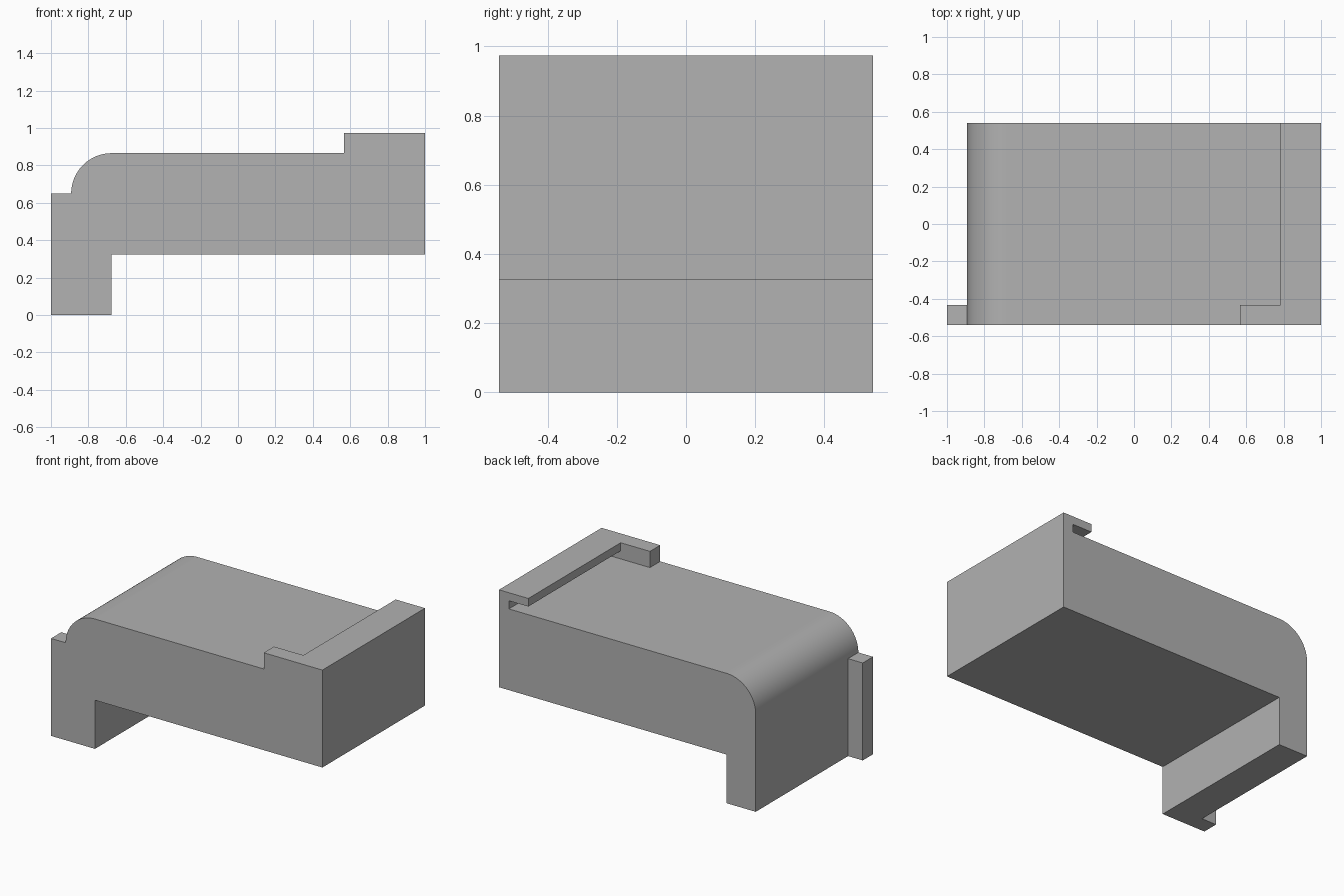
import bpy
import bmesh
from math import cos, sin, pi, radians

cube = bpy.data.objects.get("Cube")
if cube:
    bpy.data.objects.remove(cube, do_unlink=True)

# Key dimensions
HALF_Y = 0.54
TAB = 0.108            # thickness of front tabs
LEFT, LEG = -0.892, -0.676
UNDER, DECK, TOP = 0.324, 0.865, 0.973
RADIUS = 0.216

grey = bpy.data.materials.new("plain grey")
grey.use_nodes = True
colour = (0.445, 0.445, 0.445, 1)
grey.diffuse_color = colour
grey.node_tree.nodes["Principled BSDF"].inputs["Base Color"].default_value = colour


def prism(name, profile, y0, y1):
    """Extrude an x-z profile from y0 to y1."""
    bm = bmesh.new()
    face = bm.faces.new([bm.verts.new((x, y0, z)) for x, z in profile])
    new = bmesh.ops.extrude_face_region(bm, geom=[face])["geom"]
    moved = [v for v in new if isinstance(v, bmesh.types.BMVert)]
    bmesh.ops.translate(bm, verts=moved, vec=(0, y1 - y0, 0))
    bmesh.ops.recalc_face_normals(bm, faces=bm.faces)
    mesh = bpy.data.meshes.new(name)
    bm.to_mesh(mesh)
    bm.free()
    mesh.materials.append(grey)
    obj = bpy.data.objects.new(name, mesh)
    bpy.context.collection.objects.link(obj)
    return obj


def block(name, x0, x1, z0, z1):
    """Box at the front edge, as thick as a tab."""
    corners = [(x0, z0), (x1, z0), (x1, z1), (x0, z1)]
    return prism(name, corners, -HALF_Y, -HALF_Y + TAB)


# Main body: leg, rounded shoulder, deck and overhanging lip in one profile
steps = 24
shoulder = [(LEG - RADIUS * cos(i / steps * pi / 2),
             DECK - RADIUS + RADIUS * sin(i / steps * pi / 2))
            for i in range(steps + 1)]
lip = [(0.927, DECK), (0.927, 0.919), (0.784, 0.919), (0.784, TOP), (1, TOP)]
base = [(1, UNDER), (LEG, UNDER), (LEG, 0), (LEFT, 0)]
body = prism("body", shoulder + lip + base, -HALF_Y, HALF_Y)

# Front tabs: one closes the lip, one stands beside the leg
tabs = [block("lip_tab", 0.568, 1, DECK - TAB, TOP),
        block("leg_tab", -1, LEFT + TAB, 0, DECK - RADIUS)]

# Weld the tabs onto the body
for tab in tabs:
    mod = body.modifiers.new("weld", "BOOLEAN")
    mod.operation = "UNION"
    mod.solver = "EXACT"
    mod.object = tab
bpy.context.view_layer.objects.active = body
body.select_set(True)
for mod in list(body.modifiers):
    bpy.ops.object.modifier_apply(modifier=mod.name)
for tab in tabs:
    bpy.data.objects.remove(tab, do_unlink=True)

# Merge flat faces, then smooth only the shoulder
bm = bmesh.new()
bm.from_mesh(body.data)
bmesh.ops.remove_doubles(bm, verts=bm.verts, dist=0.0001)
bmesh.ops.dissolve_limit(bm, angle_limit=radians(0.5), verts=bm.verts, edges=bm.edges)
bm.to_mesh(body.data)
bm.free()
bpy.ops.object.shade_smooth_by_angle(angle=radians(30))
